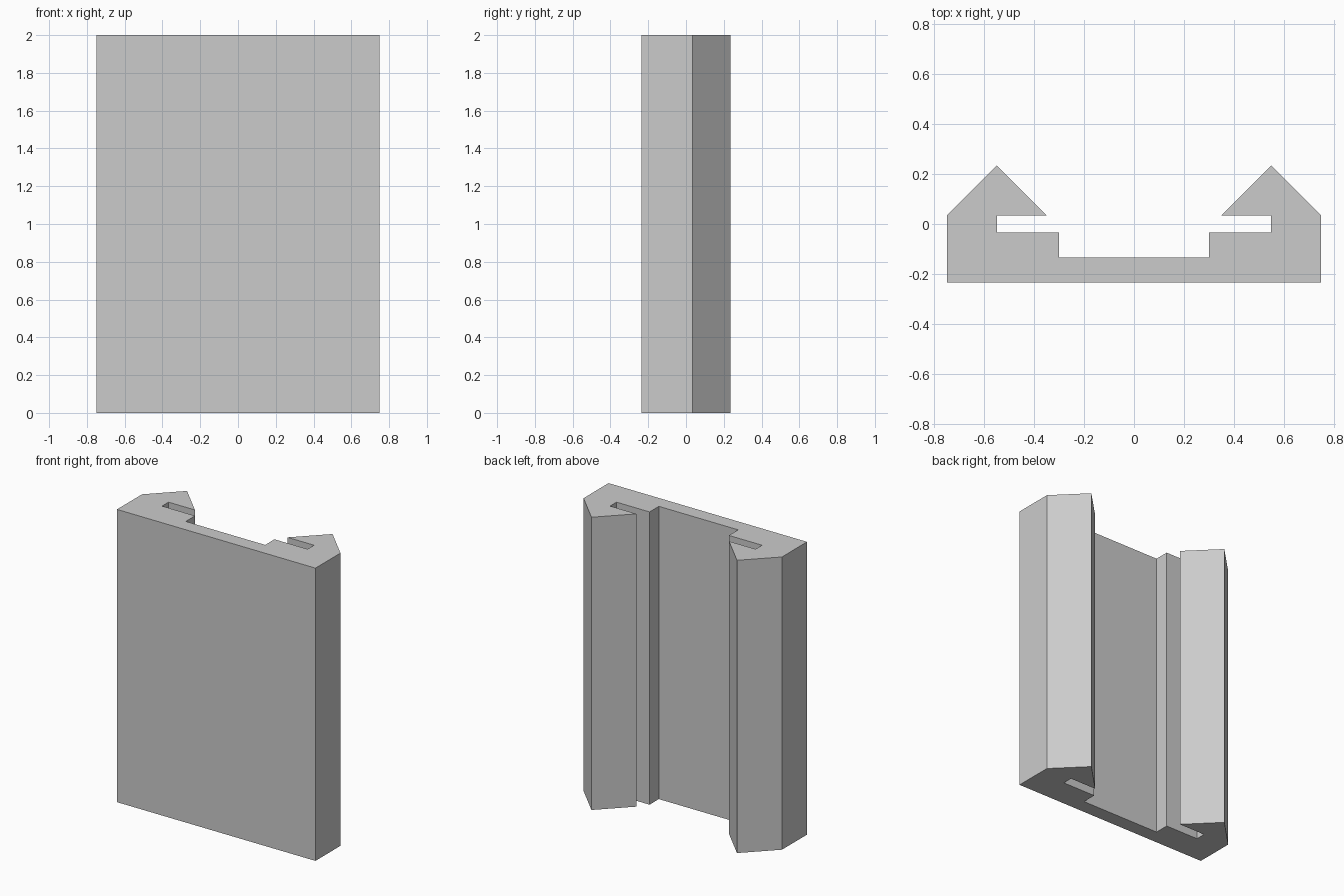
import bpy
import bmesh

cube = bpy.data.objects.get("Cube")
if cube:
    bpy.data.objects.remove(cube, do_unlink=True)

HEIGHT = 2.0

# Plain grey material
grey = bpy.data.materials.new("plain grey")
grey.use_nodes = True
colour = (0.6, 0.6, 0.6, 1.0)
grey.diffuse_color = colour
grey.node_tree.nodes["Principled BSDF"].inputs["Base Color"].default_value = colour

# Left half of the rail section: outer wall, pointed hook, slot, inner step
half = [
    (0.75, -0.235), (0.75, 0.035), (0.55, 0.235), (0.35, 0.035),
    (0.55, 0.035), (0.55, -0.035), (0.30, -0.035), (0.30, -0.135),
]
section = half + [(-x, y) for x, y in reversed(half)]

# Extrude the mirrored section upwards
bm = bmesh.new()
base = bm.faces.new([bm.verts.new((x, y, 0)) for x, y in section])
result = bmesh.ops.extrude_face_region(bm, geom=[base], use_keep_orig=True)
top = [v for v in result["geom"] if isinstance(v, bmesh.types.BMVert)]
bmesh.ops.translate(bm, verts=top, vec=(0, 0, HEIGHT))
bmesh.ops.recalc_face_normals(bm, faces=bm.faces)

mesh = bpy.data.meshes.new("slotted_rail")
bm.to_mesh(mesh)
bm.free()
mesh.materials.append(grey)
rail = bpy.data.objects.new("slotted_rail", mesh)
bpy.context.collection.objects.link(rail)
